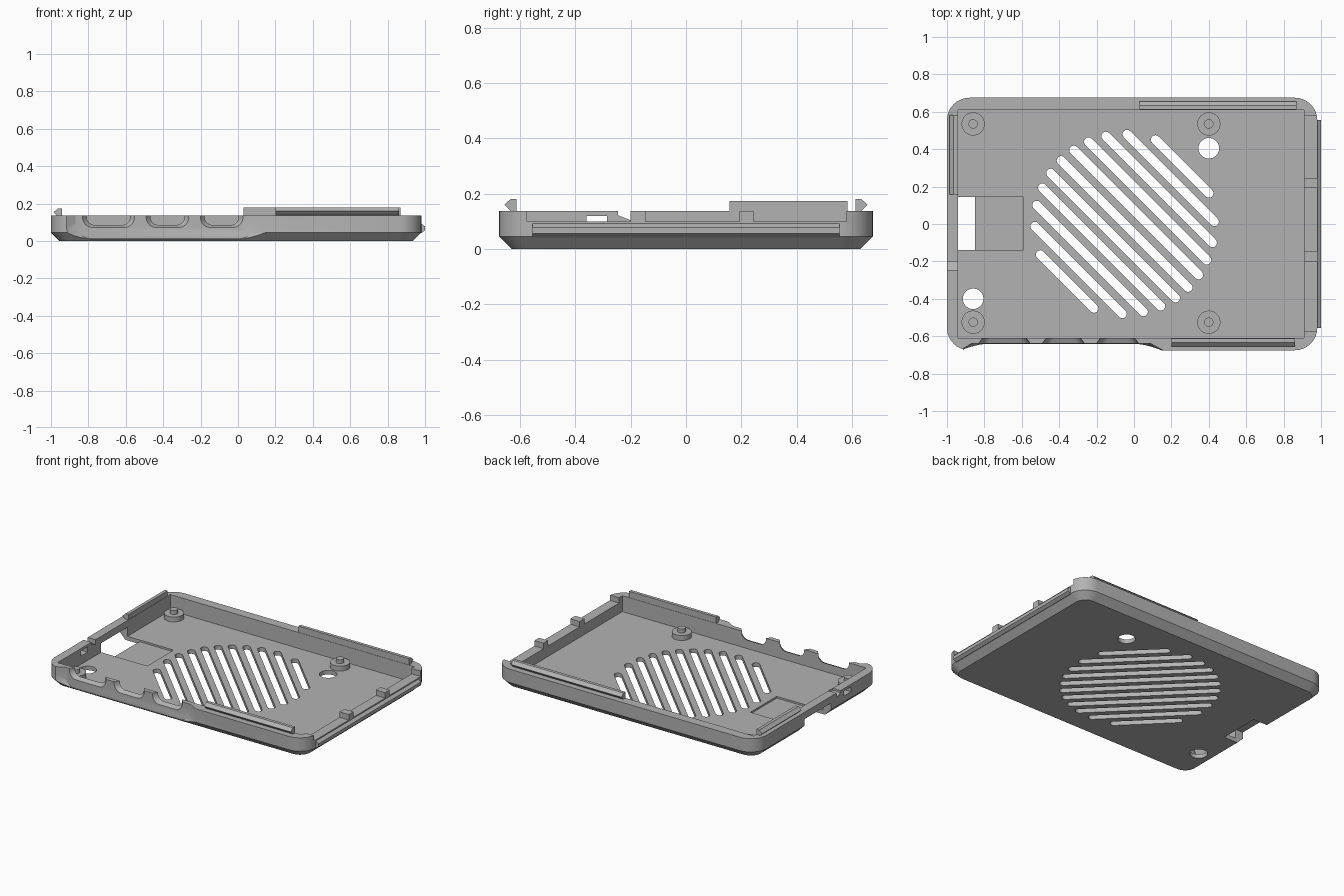
import bpy, bmesh, math

if "Cube" in bpy.data.objects:
    bpy.data.objects.remove(bpy.data.objects["Cube"])

grey = bpy.data.materials.new("plastic grey")
grey.diffuse_color = (0.45, 0.45, 0.45, 1)
grey.use_nodes = True
grey.node_tree.nodes["Principled BSDF"].inputs["Base Color"].default_value = grey.diffuse_color


def loft(name, *stacks):
    """Each stack is a list of rings; rings are joined by quads and capped."""
    bm = bmesh.new()
    for rings in stacks:
        vs = [[bm.verts.new(p) for p in r] for r in rings]
        n = len(vs[0])
        for a, b in zip(vs, vs[1:]):
            for i in range(n):
                j = (i + 1) % n
                bm.faces.new((a[i], a[j], b[j], b[i]))
        bm.faces.new(vs[0][::-1])
        bm.faces.new(vs[-1])
    bmesh.ops.recalc_face_normals(bm, faces=bm.faces)
    me = bpy.data.meshes.new(name)
    bm.to_mesh(me)
    bm.free()
    me.materials.append(grey)
    ob = bpy.data.objects.new(name, me)
    bpy.context.collection.objects.link(ob)
    return ob


def rounded(x0, x1, y0, y1, r, z, seg=8):
    pts = []
    for k, (cx, cy) in enumerate([(x1 - r, y1 - r), (x0 + r, y1 - r),
                                  (x0 + r, y0 + r), (x1 - r, y0 + r)]):
        for i in range(seg + 1):
            a = math.pi / 2 * (k + i / seg)
            pts.append((cx + r * math.cos(a), cy + r * math.sin(a), z))
    return pts


def box(x0, x1, y0, y1, z0, z1):
    return [[(x0, y0, z), (x1, y0, z), (x1, y1, z), (x0, y1, z)] for z in (z0, z1)]


def disc(x, y, r, z0, z1, n=32):
    return [[(x + r * math.cos(math.tau * i / n), y + r * math.sin(math.tau * i / n), z)
             for i in range(n)] for z in (z0, z1)]


def u_shape(x0, x1, z0, r, y, top=0.3, seg=8):
    """Upright opening with a rounded bottom, in the plane y."""
    pts = [(x1, y, top), (x0, y, top)]
    for cx, start in ((x0 + r, math.pi), (x1 - r, 1.5 * math.pi)):
        for i in range(seg + 1):
            a = start + math.pi / 2 * i / seg
            pts.append((cx + r * math.cos(a), y, z0 + r + r * math.sin(a)))
    return pts


def slot(d, half, r, cx=-0.05, cy=0.0, seg=8):
    """Round-ended diagonal vent, d from the grille centre."""
    c = math.sqrt(0.5)
    ring = []
    for s in (1, -1):
        for i in range(seg + 1):
            a = -math.pi / 2 + math.pi * i / seg
            u, v = s * (half + r * math.cos(a)), d + s * r * math.sin(a)
            ring.append((cx + (u + v) * c, cy + (v - u) * c))
    return [[(x, y, z) for x, y in ring] for z in (-0.1, 0.06)]


def cut(target, *stacks):
    cutter = loft("cutter", *stacks)
    cutter.hide_render = True
    m = target.modifiers.new("cut", 'BOOLEAN')
    m.operation, m.solver, m.object = 'DIFFERENCE', 'EXACT', cutter
    bpy.context.view_layer.objects.active = target
    bpy.ops.object.modifier_apply(modifier=m.name)
    bpy.data.objects.remove(cutter, do_unlink=True)


FLOOR, TOP = 0.028, 0.137

# Tray with chamfered underside
tray = loft("case_tray", [rounded(-0.955, 0.935, -0.63, 0.63, 0.075, 0),
                          rounded(-1, 0.98, -0.675, 0.675, 0.12, 0.045),
                          rounded(-1, 0.98, -0.675, 0.675, 0.12, TOP)])
cut(tray, box(-0.94, 0.91, -0.61, 0.61, FLOOR, 0.4))

# Scooped front with three flared connector openings
cut(tray, [u_shape(-0.87, 0.09, 0.012, 0.085, -0.64),
           u_shape(-0.97, 0.20, -0.03, 0.10, -0.70)])
cut(tray, *[[u_shape(a + 0.03, b - 0.03, 0.088, 0.04, -0.605),
             u_shape(a, b, 0.07, 0.055, -0.645)]
            for a, b in ((-0.835, -0.55), (-0.495, -0.26), (-0.205, 0.03))])

# Lowered right wall, leaving two tabs
cut(tray, *[box(0.9, 1.1, a, b, 0.10, 0.3)
            for a, b in ((-0.575, -0.2), (-0.147, 0.193), (0.243, 0.58))])

# Card slot under the left wall, with a shallow floor recess
cut(tray, box(-1.1, -0.85, -0.14, 0.145, -0.1, 0.09))
cut(tray, box(-0.9, -0.59, -0.14, 0.145, 0.016, 0.09))

# Small window and slanted notch in the left wall
cut(tray, box(-1.1, -0.92, -0.36, -0.285, 0.085, 0.12))
cut(tray, [[(x, -0.245, 0.3), (x, -0.245, 0.122), (x, -0.2, 0.104), (x, -0.2, 0.3)]
           for x in (-1.1, -0.92)])

# Diagonal vents and two through holes
vents = []
for i in range(-5, 6):
    d = i * 0.087
    vents.append(slot(d, math.sqrt(0.48 ** 2 - d * d), 0.024))
cut(tray, *vents)
cut(tray, disc(0.4, 0.405, 0.055, -0.1, 0.06), disc(-0.86, -0.4, 0.055, -0.1, 0.06))

# Board standoffs with locating pins
parts = [tray]
for x in (-0.86, 0.4):
    for y in (-0.525, 0.535):
        parts.append(loft("standoff", disc(x, y, 0.062, FLOOR - 0.005, 0.062)))
        parts.append(loft("standoff_pin", disc(x, y, 0.025, 0.06, 0.088)))

# Snap rails: (offset outward, height) profile with a pointed lip
LIP = [(0, 0.125), (0, 0.18), (0.022, 0.18), (0.044, 0.16), (0.022, 0.138), (0.022, 0.125)]
parts.append(loft("front_snap_rail", [[(x, -0.612 - o, z) for o, z in LIP] for x in (0.2, 0.86)]))
parts.append(loft("back_snap_rail", [[(x, 0.612 + o, z) for o, z in LIP] for x in (0.03, 0.87)]))
parts.append(loft("left_snap_rail", [[(-0.942 - o, y, z - 0.007) for o, z in LIP]
                                     for y in (0.157, 0.583)]))

# Ridge along the right side
RIDGE = [(0.97, 0.042), (0.98, 0.042), (1.0, 0.056), (1.0, 0.078), (0.98, 0.092), (0.97, 0.092)]
parts.append(loft("right_ridge", [[(x, y, z) for x, z in RIDGE] for y in (-0.555, 0.555)]))

# Smooth curves, crisp edges
bpy.ops.object.select_all(action='DESELECT')
for ob in parts:
    ob.select_set(True)
bpy.context.view_layer.objects.active = tray
bpy.ops.object.shade_smooth_by_angle(angle=math.radians(30))
